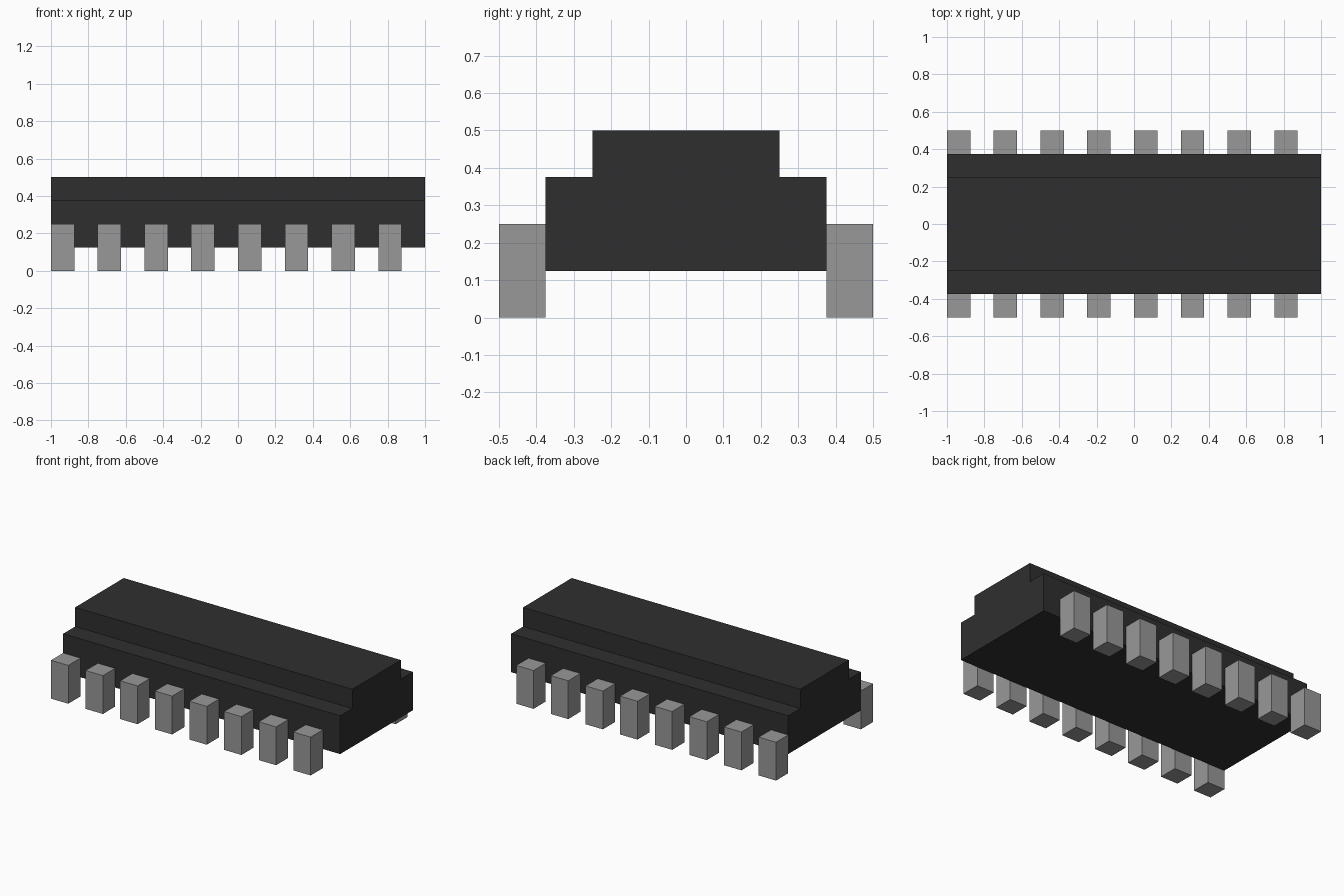
import bpy
import bmesh
from mathutils import Matrix, Vector

cube = bpy.data.objects.get("Cube")
if cube:
    bpy.data.objects.remove(cube, do_unlink=True)


def make_material(name, value):
    mat = bpy.data.materials.new(name)
    mat.use_nodes = True
    colour = (value, value, value, 1.0)
    mat.diffuse_color = colour
    mat.node_tree.nodes["Principled BSDF"].inputs["Base Color"].default_value = colour
    return mat


def make_object(name, bm, mat):
    bmesh.ops.recalc_face_normals(bm, faces=bm.faces)
    mesh = bpy.data.meshes.new(name)
    bm.to_mesh(mesh)
    bm.free()
    mesh.materials.append(mat)
    obj = bpy.data.objects.new(name, mesh)
    bpy.context.collection.objects.link(obj)
    return obj


black = make_material("black plastic", 0.028)
grey = make_material("grey metal", 0.314)

# Chip body: stepped profile in y and z, extruded along x
half = [(0.375, 0.125), (0.375, 0.375), (0.25, 0.375), (0.25, 0.5)]
profile = half + [(-y, z) for y, z in reversed(half)]
bm = bmesh.new()
face = bm.faces.new([bm.verts.new((-1, y, z)) for y, z in profile])
extruded = bmesh.ops.extrude_face_region(bm, geom=[face], use_keep_orig=True)
end_verts = [g for g in extruded["geom"] if isinstance(g, bmesh.types.BMVert)]
bmesh.ops.translate(bm, verts=end_verts, vec=(2, 0, 0))
make_object("chip_body", bm, black)

# Two rows of eight pins, the first flush with the right end of the body
for row, side in (("front", -1), ("back", 1)):
    for i in range(8):
        bm = bmesh.new()
        bmesh.ops.create_cube(bm, size=1, matrix=Matrix.Diagonal((0.125, 0.125, 0.25, 1)))
        pin = make_object(f"{row}_pin_{i + 1}", bm, grey)
        pin.location = Vector((-0.9375 + 0.25 * i, side * 0.4375, 0.125))
